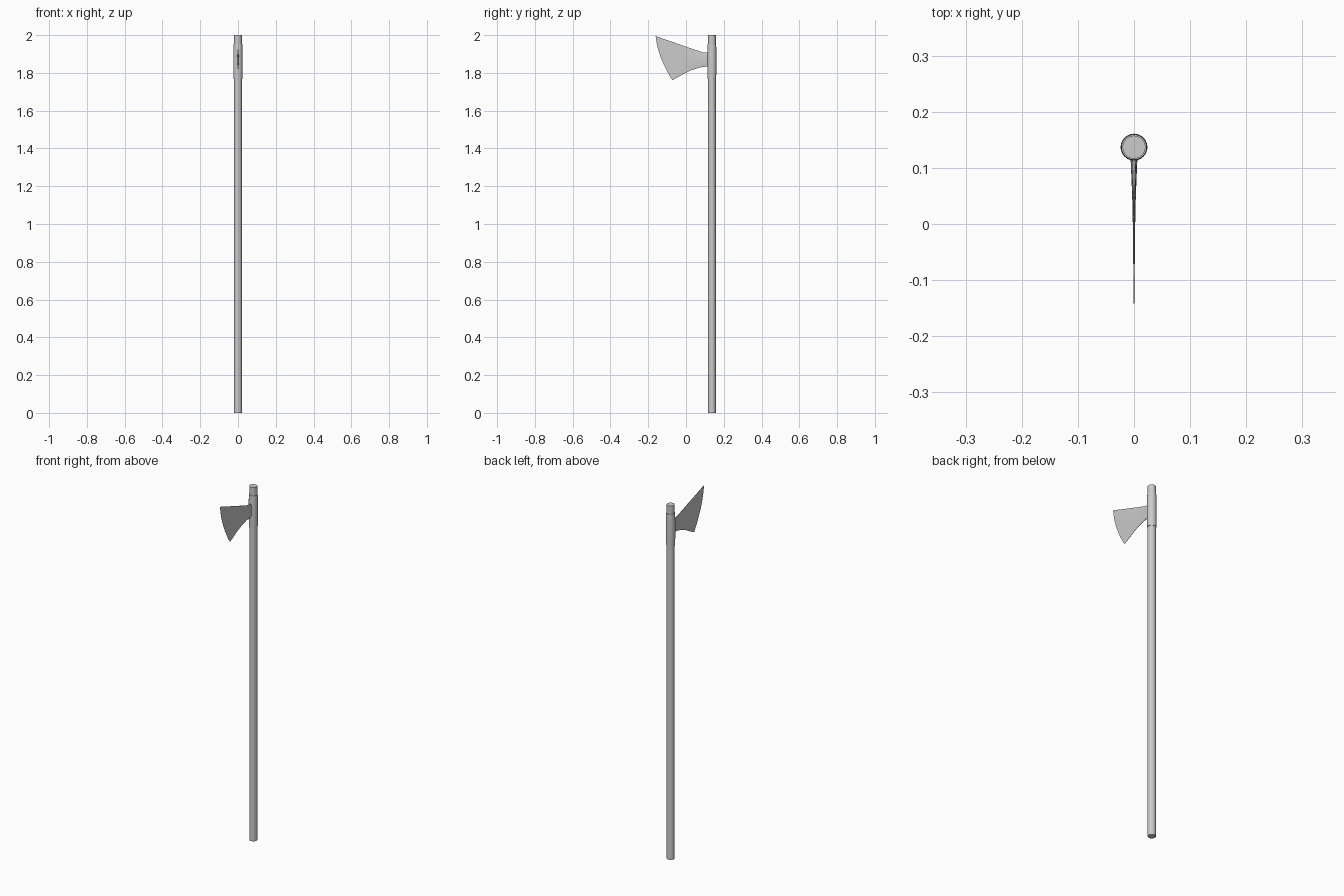
import bpy, bmesh, math

if "Cube" in bpy.data.objects:
    bpy.data.objects.remove(bpy.data.objects["Cube"])

CY = 0.137  # y position of the shaft axis


def finish(name, bm):
    bmesh.ops.recalc_face_normals(bm, faces=bm.faces)
    me = bpy.data.meshes.new(name)
    bm.to_mesh(me)
    bm.free()
    ob = bpy.data.objects.new(name, me)
    bpy.context.collection.objects.link(ob)
    bpy.ops.object.select_all(action='DESELECT')
    ob.select_set(True)
    bpy.context.view_layer.objects.active = ob
    bpy.ops.object.shade_smooth_by_angle(angle=math.radians(35))
    return ob


def loft(bm, rings):
    """Skin closed rings of points and cap both ends."""
    vs = [[bm.verts.new(p) for p in r] for r in rings]
    n = len(vs[0])
    for a, b in zip(vs, vs[1:]):
        for i in range(n):
            bm.faces.new((a[i], a[(i + 1) % n], b[(i + 1) % n], b[i]))
    bm.faces.new(vs[0])
    bm.faces.new(vs[-1])


def lathe(name, profile, sides=24):
    bm = bmesh.new()
    loft(bm, [[(r * math.cos(2 * math.pi * i / sides),
                CY + r * math.sin(2 * math.pi * i / sides), z)
               for i in range(sides)] for r, z in profile])
    return finish(name, bm)


# Long straight pole
lathe("shaft", [(0.0205, 0), (0.0205, 2.0)])

# Slightly barrelled collar around the pole
lathe("socket", [(0.0205, 1.767), (0.0225, 1.767), (0.0235, 1.80), (0.024, 1.835),
                 (0.024, 1.90), (0.0235, 1.93), (0.0225, 1.953), (0.0205, 1.953)])

# Flared blade: top point, bottom point, half thickness, forward bulge per station
stations = [
    ((0.125, 1.906), (0.125, 1.836), 0.0065, 0),
    ((0.087, 1.909), (0.075, 1.829), 0.0045, 0),
    ((0.045, 1.923), (0.030, 1.815), 0.0028, 0.003),
    ((-0.02, 1.946), (-0.005, 1.799), 0.0018, 0.007),
    ((-0.09, 1.970), (-0.038, 1.780), 0.0013, 0.011),
    ((-0.161, 1.995), (-0.072, 1.762), 0.0004, 0.016),
]
N = 8
bm = bmesh.new()
rings = []
for top, bot, half, bulge in stations:
    row = []
    for i in range(N + 1):
        t = i / N
        s = 4 * t * (1 - t)
        row.append((half * (0.35 + 0.65 * s),
                    top[0] + (bot[0] - top[0]) * t - bulge * s,
                    top[1] + (bot[1] - top[1]) * t))
    rings.append(row + [(-x, y, z) for x, y, z in reversed(row)])
loft(bm, rings)
finish("blade", bm)
